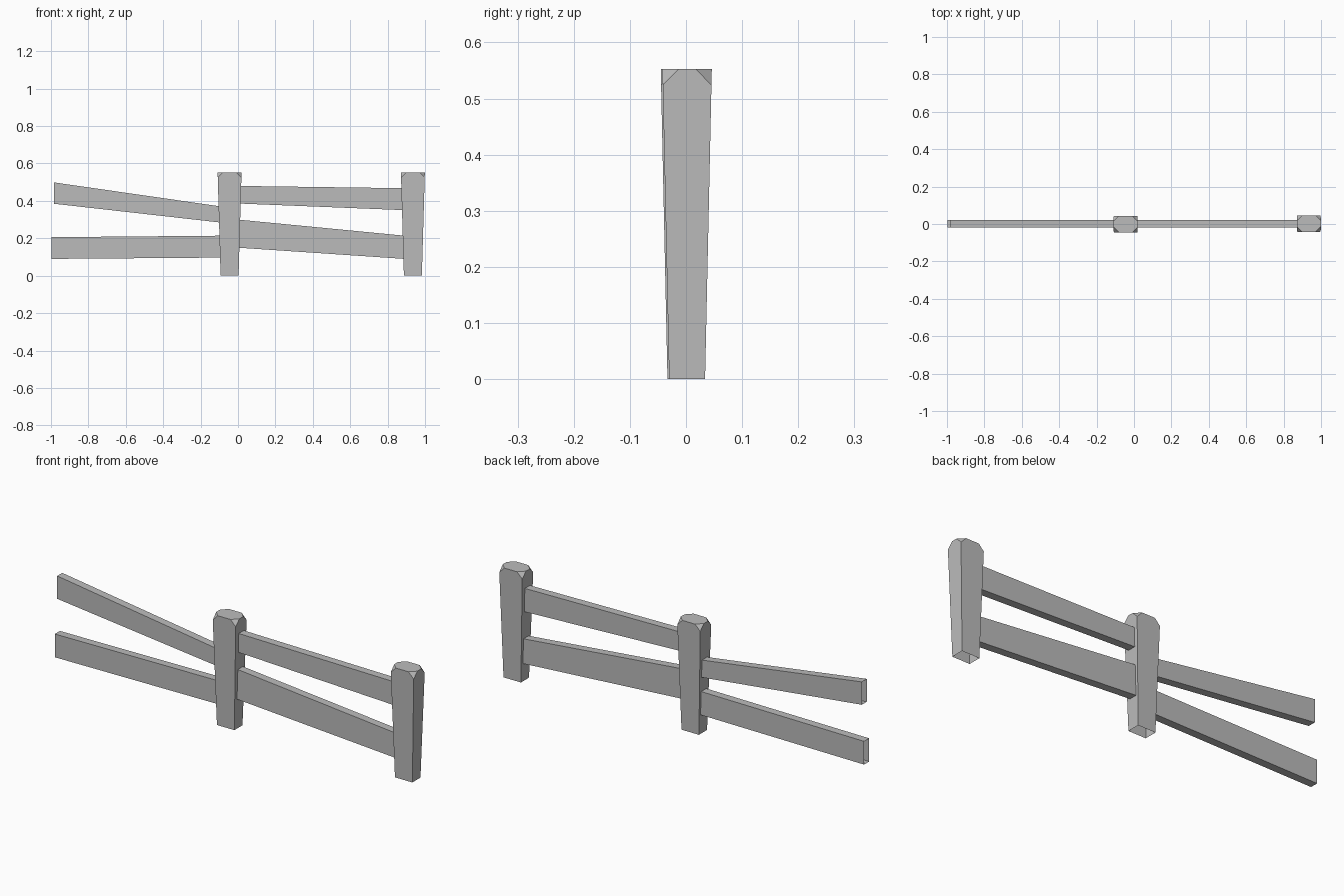
import bpy
import bmesh

if "Cube" in bpy.data.objects:
    bpy.data.objects.remove(bpy.data.objects["Cube"])

grey = bpy.data.materials.new("plain grey")
grey.use_nodes = True
grey.diffuse_color = (0.5, 0.5, 0.5, 1)
grey.node_tree.nodes["Principled BSDF"].inputs["Base Color"].default_value = (0.5, 0.5, 0.5, 1)


def finish(name, bm):
    bmesh.ops.recalc_face_normals(bm, faces=bm.faces)
    mesh = bpy.data.meshes.new(name)
    bm.to_mesh(mesh)
    bm.free()
    mesh.materials.append(grey)
    bpy.context.collection.objects.link(bpy.data.objects.new(name, mesh))


def post(name, x, y):
    """Post that widens upward, with clipped top corners and an open foot."""
    bm = bmesh.new()
    bmesh.ops.create_cube(bm, size=2)
    for v in bm.verts:
        top = v.co.z > 0
        v.co.x = x + v.co.x * (0.064 if top else 0.048)
        v.co.y = y + v.co.y * (0.044 if top else 0.032)
        v.co.z = 0.553 if top else 0
    foot = [f for f in bm.faces if all(v.co.z == 0 for v in f.verts)]
    corners = [v for v in bm.verts if v.co.z > 0]
    bmesh.ops.delete(bm, geom=foot, context='FACES_ONLY')
    bmesh.ops.bevel(bm, geom=corners, offset=0.029, segments=1, affect='VERTICES')
    finish(name, bm)


def rail(name, start, end, front=-0.018, back=0.022):
    """Four-sided sleeve with open ends; each end is (x, bottom, top)."""
    bm = bmesh.new()
    loops = []
    for x, low, high in (start, end):
        section = [(front, low), (back, low), (back, high), (front, high)]
        loops.append([bm.verts.new((x, y, z)) for y, z in section])
    for i in range(4):
        j = (i + 1) % 4
        bm.faces.new((loops[0][i], loops[0][j], loops[1][j], loops[1][i]))
    finish(name, bm)


# Posts
post("middle_post", -0.045, -0.001)
post("end_post", 0.935, 0.002)

# Rails, each running a little way into its posts
rail("upper_right_rail", (-0.985, 0.385, 0.499), (-0.09, 0.284, 0.37))
rail("lower_right_rail", (-0.998, 0.09, 0.206), (-0.085, 0.097, 0.214))
rail("upper_left_rail", (0.005, 0.386, 0.48), (0.88, 0.351, 0.468))
rail("lower_left_rail", (0.0, 0.15, 0.3), (0.89, 0.09, 0.214))
